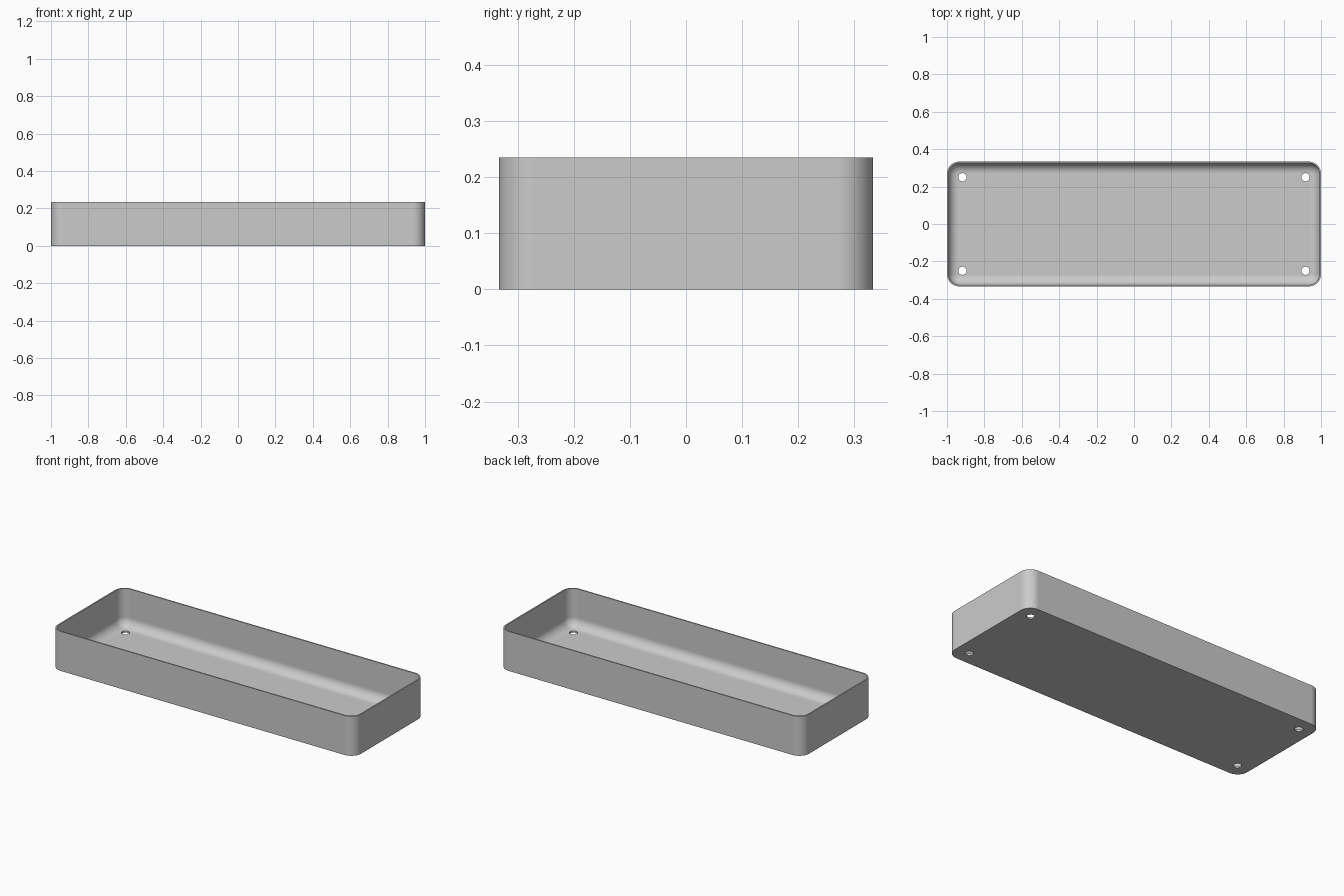
import bpy, bmesh, math

cube = bpy.data.objects.get("Cube")
if cube:
    bpy.data.objects.remove(cube)

LENGTH, DEPTH, HEIGHT = 2.0, 0.667, 0.235
CORNER, WALL, FLOOR = 0.065, 0.008, 0.01
HOLE_X, HOLE_Y, HOLE_RADIUS = 0.917, 0.25, 0.022
STEPS = 12

grey = bpy.data.materials.new("light_grey")
grey.use_nodes = True
colour = (0.6, 0.6, 0.6, 1)
grey.diffuse_color = colour
grey.node_tree.nodes["Principled BSDF"].inputs["Base Color"].default_value = colour


def ring(bm, inset, z):
    """Rounded rectangle of vertices, pulled in from the outer outline."""
    cx, cy = LENGTH / 2 - CORNER, DEPTH / 2 - CORNER
    radius = CORNER - inset
    verts = []
    for i, (sx, sy) in enumerate([(1, 1), (-1, 1), (-1, -1), (1, -1)]):
        for s in range(STEPS + 1):
            a = math.pi / 2 * (i + s / STEPS)
            verts.append(bm.verts.new((sx * cx + radius * math.cos(a),
                                       sy * cy + radius * math.sin(a), z)))
    return verts


# Tray shell: outer wall, rim, inner wall and a filleted floor edge
bm = bmesh.new()
fillet = CORNER - WALL - 0.003
sections = [(0, 0), (0, HEIGHT), (WALL, HEIGHT)]
for s in range(STEPS + 1):
    a = math.pi / 2 * s / STEPS
    sections.append((WALL + fillet * (1 - math.cos(a)),
                     FLOOR + fillet * (1 - math.sin(a))))
rings = [ring(bm, inset, z) for inset, z in sections]
for low, high in zip(rings, rings[1:]):
    for i in range(len(low)):
        j = (i + 1) % len(low)
        bm.faces.new((low[i], low[j], high[j], high[i]))
bm.faces.new(rings[0][::-1])
bm.faces.new(rings[-1])
bmesh.ops.recalc_face_normals(bm, faces=bm.faces)
mesh = bpy.data.meshes.new("tray")
bm.to_mesh(mesh)
bm.free()
mesh.materials.append(grey)
tray = bpy.data.objects.new("tray", mesh)
bpy.context.collection.objects.link(tray)

# Four screw holes through the floor
for sx in (-1, 1):
    for sy in (-1, 1):
        bpy.ops.mesh.primitive_cylinder_add(vertices=32, radius=HOLE_RADIUS, depth=0.1,
                                            location=(sx * HOLE_X, sy * HOLE_Y, 0))
        cutter = bpy.context.object
        cutter.name = "hole_cutter"
        cutter.hide_render = True
        cutter.data.materials.append(grey)
        bpy.ops.object.select_all(action="DESELECT")
        tray.select_set(True)
        bpy.context.view_layer.objects.active = tray
        cut = tray.modifiers.new("hole", "BOOLEAN")
        cut.operation, cut.solver, cut.object = "DIFFERENCE", "EXACT", cutter
        bpy.ops.object.modifier_apply(modifier=cut.name)
        bpy.data.objects.remove(cutter)

# Smooth fillets and corners, flat floor and walls
bpy.ops.object.shade_smooth_by_angle(angle=math.radians(30))
weighted = tray.modifiers.new("even_shading", "WEIGHTED_NORMAL")
weighted.keep_sharp = True
